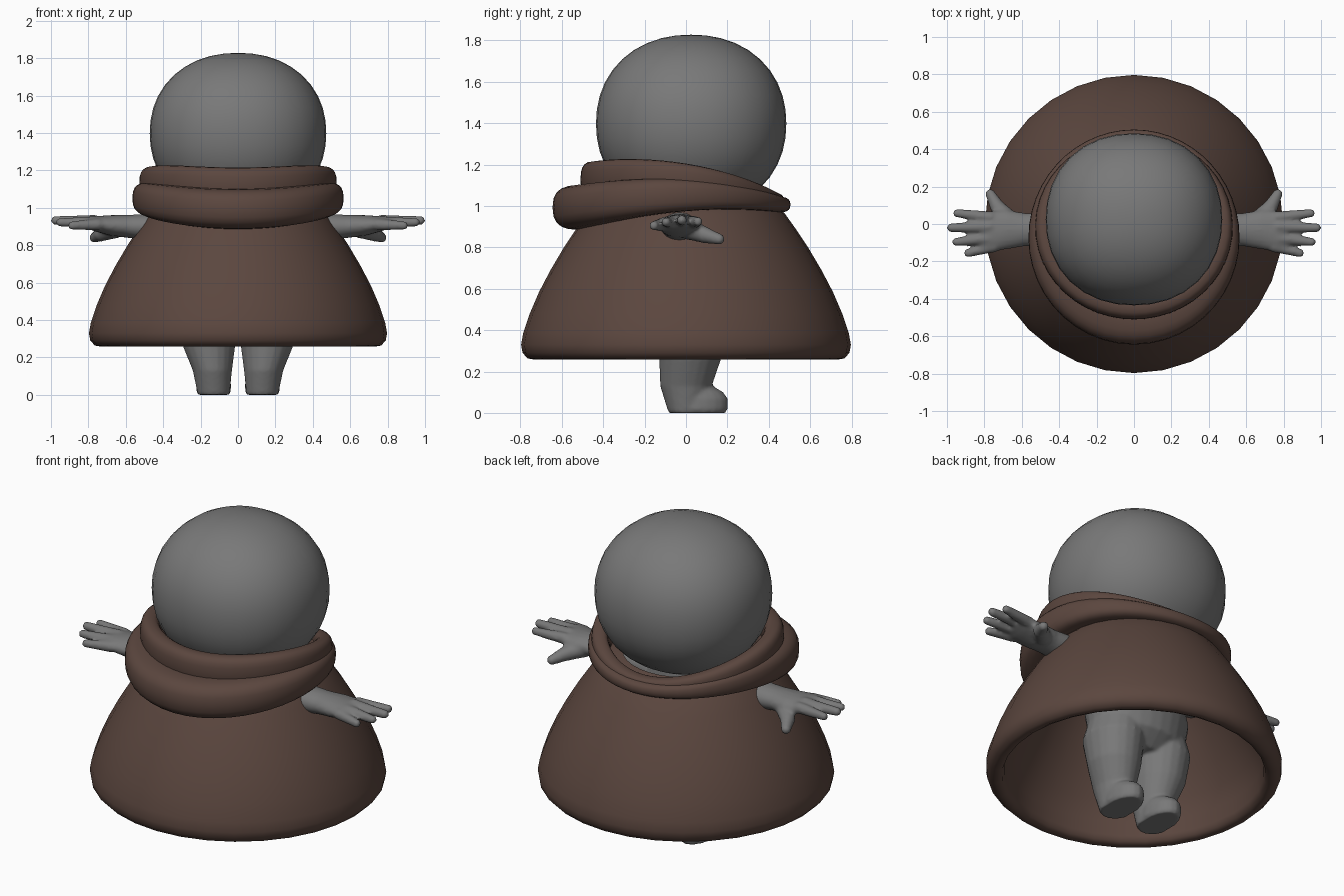
import bpy, bmesh, math
from mathutils import Vector, Matrix

if "Cube" in bpy.data.objects:
    bpy.data.objects.remove(bpy.data.objects["Cube"])


def material(name, rgb):
    m = bpy.data.materials.new(name)
    m.diffuse_color = (*rgb, 1)
    m.use_nodes = True
    m.node_tree.nodes["Principled BSDF"].inputs["Base Color"].default_value = m.diffuse_color
    return m


GREY = material("grey", (0.19, 0.19, 0.19))
BROWN = material("brown", (0.105, 0.062, 0.049))


def finish(name, bm, mat):
    bmesh.ops.recalc_face_normals(bm, faces=bm.faces)
    me = bpy.data.meshes.new(name)
    bm.to_mesh(me)
    bm.free()
    me.materials.append(mat)
    ob = bpy.data.objects.new(name, me)
    bpy.context.collection.objects.link(ob)
    bpy.ops.object.select_all(action='DESELECT')
    bpy.context.view_layer.objects.active = ob
    ob.select_set(True)
    bpy.ops.object.shade_smooth_by_angle(angle=math.radians(60))
    return ob


def bridge(bm, a, b):
    n = len(a)
    for i in range(n):
        bm.faces.new((a[i], a[(i + 1) % n], b[(i + 1) % n], b[i]))


def loft(bm, axis, rings, n=20):
    """Capped tube; each ring is (x, y, z, horizontal radius, other radius)."""
    axis = Vector(axis).normalized()
    u = Vector((1, 0, 0)) if abs(axis.z) > 0.9 else axis.cross(Vector((0, 0, 1))).normalized()
    v = axis.cross(u)
    loops = []
    for x, y, z, a, b in rings:
        loops.append([bm.verts.new(Vector((x, y, z)) + u * a * math.cos(2 * math.pi * i / n)
                                   + v * b * math.sin(2 * math.pi * i / n)) for i in range(n)])
    for p, q in zip(loops, loops[1:]):
        bridge(bm, p, q)
    bm.faces.new(loops[0][::-1])
    bm.faces.new(loops[-1])


def ball(bm, c, r):
    bmesh.ops.create_uvsphere(bm, u_segments=24, v_segments=14, radius=1,
                              matrix=Matrix.Translation(c) @ Matrix.Diagonal((*r, 1)))


def finger(bm, a, b, r0, r1):
    d = Vector(b) - Vector(a)
    loft(bm, d, [(*a, r0, r0), (*b, r1, r1)], 12)
    ball(bm, a, (r0,) * 3)
    ball(bm, b, (r1,) * 3)


# Head: slightly squared ball
bm = bmesh.new()
bmesh.ops.create_uvsphere(bm, u_segments=32, v_segments=20, radius=1)
for v in bm.verts:
    n = 2.15
    k = sum(abs(c) ** n for c in v.co) ** (-1 / n)
    v.co = Vector((v.co.x * 0.472, v.co.y * 0.46, v.co.z * 0.43)) * k + Vector((0, 0.025, 1.398))
finish("head", bm, GREY)

# Body: one half of limbs, mirrored, fused into a single skin with the torso
bm = bmesh.new()
loft(bm, (0, 0, 1), [(0.13, 0.0, 0, 0.085, 0.085), (0.137, 0.0, 0.13, 0.105, 0.125),
                     (0.155, 0.02, 0.26, 0.14, 0.15), (0.16, 0.02, 0.42, 0.16, 0.18),
                     (0.14, 0.02, 0.55, 0.14, 0.16)])
loft(bm, (0, 0, 1), [(0.13, 0.055, 0, 0.085, 0.137), (0.13, 0.055, 0.02, 0.092, 0.147),
                     (0.13, 0.055, 0.07, 0.092, 0.147), (0.13, 0.05, 0.10, 0.085, 0.13),
                     (0.13, 0.03, 0.13, 0.07, 0.10)])
loft(bm, (1, 0, 0), [(0.1, -0.02, 0.88, 0.11, 0.1), (0.45, -0.03, 0.895, 0.092, 0.075),
                     (0.58, -0.03, 0.9, 0.088, 0.062), (0.68, -0.03, 0.905, 0.105, 0.055),
                     (0.77, -0.04, 0.915, 0.11, 0.04), (0.82, -0.04, 0.92, 0.095, 0.026)])
finger(bm, (0.77, 0.035, 0.92), (0.945, 0.058, 0.925), 0.033, 0.023)
finger(bm, (0.77, -0.015, 0.928), (0.977, -0.02, 0.932), 0.034, 0.024)
finger(bm, (0.77, -0.075, 0.922), (0.95, -0.096, 0.922), 0.033, 0.023)
finger(bm, (0.75, -0.12, 0.91), (0.887, -0.155, 0.905), 0.032, 0.023)
finger(bm, (0.66, 0.02, 0.885), (0.73, 0.09, 0.86), 0.05, 0.04)
finger(bm, (0.73, 0.09, 0.86), (0.768, 0.16, 0.84), 0.04, 0.027)
dup = bmesh.ops.duplicate(bm, geom=bm.verts[:] + bm.edges[:] + bm.faces[:])["geom"]
for v in dup:
    if isinstance(v, bmesh.types.BMVert):
        v.co.x *= -1
loft(bm, (0, 0, 1), [(0, 0.02, 0.38, 0.2, 0.12), (0, 0.02, 0.46, 0.29, 0.2), (0, 0.02, 0.6, 0.31, 0.23),
                     (0, 0.02, 0.8, 0.27, 0.2), (0, 0.02, 0.93, 0.2, 0.17), (0, 0.02, 1.1, 0.15, 0.15)], 28)
body = finish("body", bm, GREY)
mod = body.modifiers.new("fuse", 'REMESH')
mod.mode = 'VOXEL'
mod.voxel_size = 0.01
mod.use_smooth_shade = True
bpy.ops.object.modifier_apply(modifier=mod.name)
mod = body.modifiers.new("soften", 'SMOOTH')
mod.factor, mod.iterations = 0.5, 4
bpy.ops.object.modifier_apply(modifier=mod.name)

# Cloak: hollow bell with a rounded hem
profile = [(0.34, 1.04), (0.42, 1.02), (0.48, 0.96), (0.53, 0.89), (0.59, 0.80), (0.655, 0.69),
           (0.71, 0.585), (0.755, 0.48), (0.787, 0.385), (0.797, 0.33), (0.79, 0.29), (0.765, 0.263),
           (0.735, 0.258), (0.71, 0.27), (0.70, 0.30), (0.695, 0.38), (0.66, 0.48), (0.6, 0.6),
           (0.52, 0.74), (0.44, 0.87), (0.36, 0.97)]
bm = bmesh.new()
loops = [[bm.verts.new((r * math.cos(math.pi * i / 16), r * math.sin(math.pi * i / 16), z))
          for i in range(32)] for r, z in profile]
for p, q in zip(loops, loops[1:] + loops[:1]):
    bridge(bm, p, q)
finish("cloak", bm, BROWN)


# Collar rolls: section limits blended between front, side and back
def roll(name, outer, inner, top, bottom, n=48, m=20):
    def blend(k, s):
        f, mid, b = k
        return mid + s * (f - b) / 2 + s * s * ((f + b) / 2 - mid)
    bm = bmesh.new()
    loops = []
    for i in range(n):
        t = 2 * math.pi * i / n
        o, r, hi, lo = (blend(k, -math.sin(t)) for k in (outer, inner, top, bottom))
        ring = []
        for j in range(m):
            a = 2 * math.pi * j / m
            c, s = (math.copysign(abs(w) ** 0.75, w) for w in (math.cos(a), math.sin(a)))
            rad = (o + r) / 2 + (o - r) / 2 * c
            ring.append(bm.verts.new((rad * math.cos(t), rad * math.sin(t), (hi + lo) / 2 + (hi - lo) / 2 * s)))
        loops.append(ring)
    for p, q in zip(loops, loops[1:] + loops[:1]):
        bridge(bm, p, q)
    finish(name, bm, BROWN)


roll("lower_collar", (0.645, 0.56, 0.505), (0.39, 0.42, 0.38), (1.10, 1.13, 1.045), (0.885, 0.975, 0.968))
roll("upper_collar", (0.51, 0.528, 0.475), (0.39, 0.43, 0.39), (1.215, 1.205, 1.06), (1.04, 1.06, 0.98))
